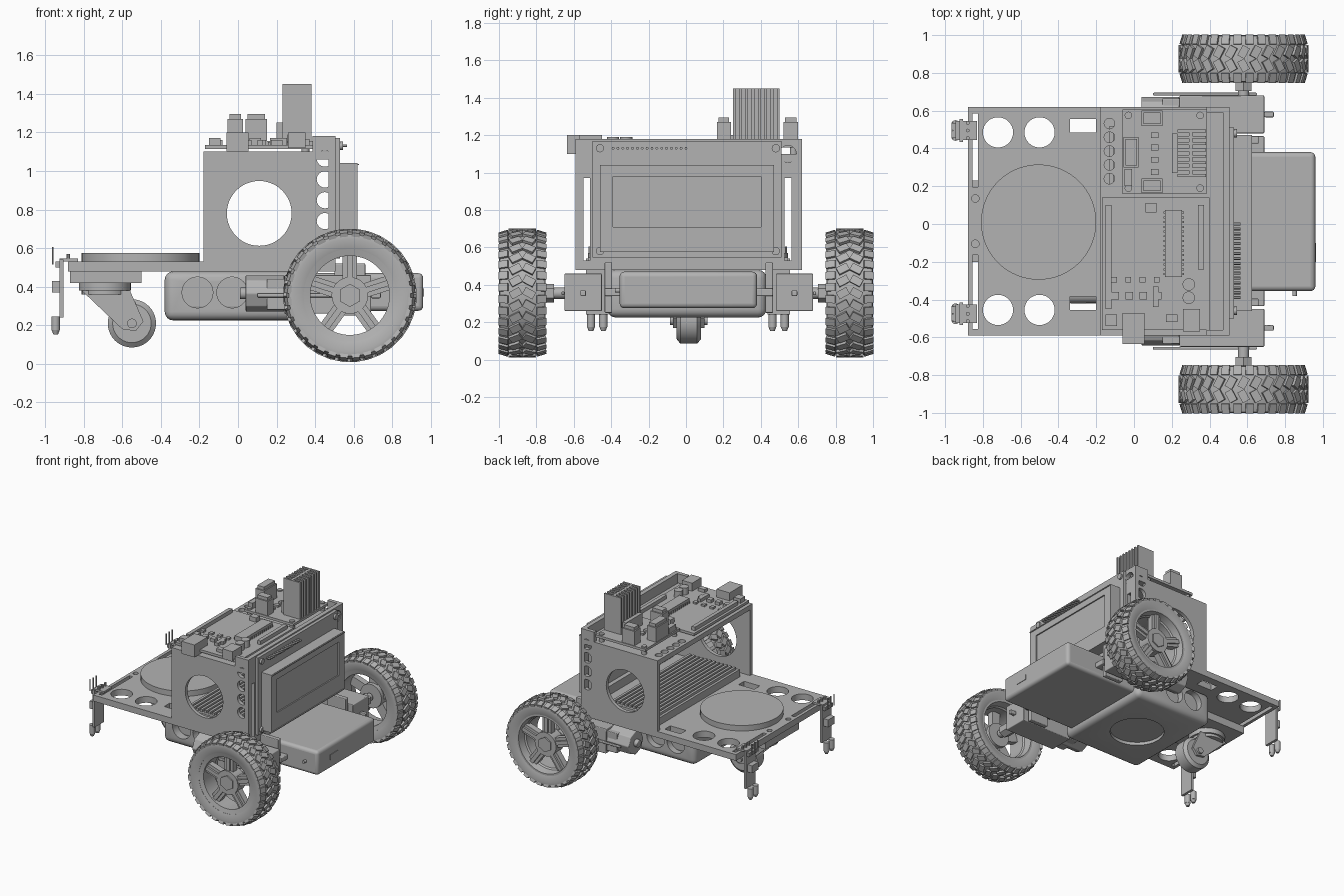
import bpy, bmesh, math
from mathutils import Matrix, Vector

cube = bpy.data.objects.get("Cube")
if cube:
    bpy.data.objects.remove(cube)

grey = bpy.data.materials.new("plain grey")
grey.use_nodes = True
colour = (0.45, 0.45, 0.45, 1)
grey.diffuse_color = colour
grey.node_tree.nodes["Principled BSDF"].inputs["Base Color"].default_value = colour
parts = []
TURN = {"X": Matrix.Rotation(math.pi / 2, 4, "Y"), "Y": Matrix.Rotation(-math.pi / 2, 4, "X"), "Z": Matrix()}


def box(bm, x0, x1, y0, y1, z0, z1):
    mid = Vector((x0 + x1, y0 + y1, z0 + z1)) / 2
    block(bm, Matrix.Translation(mid), (x1 - x0, y1 - y0, z1 - z0))


def block(bm, matrix, size):
    bmesh.ops.create_cube(bm, size=1, matrix=matrix @ Matrix.Diagonal((*size, 1)))


def rod(bm, x, y, z, r, length, axis="Z", seg=32, r2=None):
    bmesh.ops.create_cone(bm, cap_ends=True, segments=seg, radius1=r, radius2=r if r2 is None else r2,
                          depth=length, matrix=Matrix.Translation((x, y, z)) @ TURN[axis])


def slab(bm, points, y0, y1):
    # extrude an x-z outline along y
    face = bm.faces.new([bm.verts.new((x, y0, z)) for x, z in points])
    moved = bmesh.ops.extrude_face_region(bm, geom=[face])["geom"]
    bmesh.ops.translate(bm, vec=(0, y1 - y0, 0), verts=[v for v in moved if isinstance(v, bmesh.types.BMVert)])


def lathe(bm, profile, centre, seg=64):
    # closed (radius, y) outline turned about the y axis
    rings = []
    for i in range(seg):
        a = math.tau * i / seg
        rings.append([bm.verts.new(Vector((r * math.cos(a), y, r * math.sin(a))) + centre) for r, y in profile])
    n = len(profile)
    for i in range(seg):
        a, b = rings[i], rings[(i + 1) % seg]
        for j in range(n):
            bm.faces.new((a[j], a[(j + 1) % n], b[(j + 1) % n], b[j]))


def finish(name, bm, cut=None, bevel=0):
    bmesh.ops.recalc_face_normals(bm, faces=bm.faces)
    mesh = bpy.data.meshes.new(name)
    bm.to_mesh(mesh)
    ob = bpy.data.objects.new(name, mesh)
    bpy.context.collection.objects.link(ob)
    mesh.materials.append(grey)
    if bevel:
        mod = ob.modifiers.new("rounding", "BEVEL")
        mod.width, mod.segments = bevel, 4
    if cut:
        tool = finish(name + "_cutter", cut)
        parts.remove(tool)
        mod = ob.modifiers.new("openings", "BOOLEAN")
        mod.object, mod.solver = tool, "EXACT"
        bpy.context.view_layer.update()
        ob.data = bpy.data.meshes.new_from_object(ob.evaluated_get(bpy.context.evaluated_depsgraph_get()))
        ob.modifiers.clear()
        bpy.data.objects.remove(tool)
    parts.append(ob)
    return ob


def boxes(name, *sizes, bevel=0):
    bm = bmesh.new()
    for size in sizes:
        box(bm, *size)
    return finish(name, bm, bevel=bevel)


new = bmesh.new
MID = 0.015  # chassis centre line

# base plate with lightening holes
bm, cut = new(), new()
box(bm, -.88, .5, -.59, .62, .48, .53)
for s in (-1, 1):
    y = MID + s * .47
    for x in (-.72, -.5):
        rod(cut, x, y, .5, .08, .2)
    slab_y = (y - .0, y + .07)
    box(cut, -.34, -.2, *slab_y, .4, .6)
    box(cut, -.855, -.825, *sorted((MID + s * .18, MID + s * .57)), .4, .6)
    rod(cut, -.84, MID + s * .12, .5, .02, .2)
finish("base_plate", bm, cut)

# upper housing: side walls with a round window, roof with a row of holes
for name, y0, y1 in (("front_wall", -.59, -.56), ("back_wall", .59, .62)):
    bm, cut = new(), new()
    box(bm, -.18, .385, y0, y1, .53, 1.08)
    rod(cut, .11, y0, .78, .168, .2, "Y", 48)
    finish(name, bm, cut)
bm, cut = new(), new()
box(bm, -.18, .5, -.59, .62, 1.06, 1.1)
for i in range(5):
    rod(cut, -.13, .24 + i * .073, 1.08, .028, .2, seg=20)
finish("roof", bm, cut)

# display frame: cheeks with round holes and slotted face
for name, y0, y1 in (("front_cheek", -.59, -.56), ("back_cheek", .59, .62)):
    bm, cut = new(), new()
    box(bm, .385, .5, y0, y1, .48, 1.18)
    for i in range(4):
        rod(cut, .45, y0, .74 + i * .108, .042, .2, "Y", 24)
    finish(name, bm, cut)
bm, cut = new(), new()
box(bm, .47, .505, -.59, .62, .48, 1.18)
for y in (-.53, .545):
    box(cut, .4, .6, y - .018, y + .018, .53, .97)
rod(cut, .5, .545, 1.1, .045, .2, "X")
box(cut, .4, .6, -.4, .4, .6, 1)
finish("display_frame", bm, cut)

# display module
boxes("display_board", (.505, .53, -.5, .51, .545, 1.17))
bm, cut = new(), new()
box(bm, .53, .62, -.46, .47, .58, 1.04)
box(cut, .61, .7, -.39, .4, .71, .98)
finish("display_bezel", bm, cut)
bm = new()
box(bm, .53, .626, -.46, .47, .575, .582)
box(bm, .53, .626, -.46, .47, 1.03, 1.037)
for y in (-.46, .48):
    for z in (.58, 1.13):
        rod(bm, .535, y, z, .022, .02, "X", 16)
for i in range(16):
    rod(bm, .54, -.39 + i * .026, 1.13, .008, .05, "X", 6)
finish("display_screws_and_pins", bm)

# battery tray and battery pack
bm, cut = new(), new()
box(bm, -.38, .32, -.42, .43, .225, .48)
for x in (-.21, -.03):
    rod(cut, x, 0, .37, .08, 2, "Y")
rod(cut, -.03, 0, .2, .2, .1, seg=48)
finish("battery_tray", bm, cut, bevel=.045)
boxes("battery_pack", (-.36, .96, -.355, .38, .275, .47), bevel=.025)
bm = new()
rod(bm, .85, -.36, .37, .012, .04, "Y", 12)
box(bm, .955, .964, -.2, -.1, .35, .39)
finish("battery_button_and_port", bm)

# turntable disc
bm = new()
rod(bm, -.505, .01, .552, .305, .045, seg=64)
finish("disc", bm)

# inner plug board with ribs
bm = new()
box(bm, -.13, .33, -.5, .52, .53, .59)
for i in range(12):
    x = -.11 + i * .036
    box(bm, x, x + .02, -.48, .5, .59, .61)
finish("plug_board", bm)

# caster
boxes("caster_mount", (-.87, -.5, -.2, .23, .42, .48))
bm = new()
rod(bm, -.69, MID, .4, .135, .04)
rod(bm, -.69, MID, .375, .12, .03)
for y in (-.075, .075):
    slab(bm, [(-.81, .38), (-.56, .38), (-.49, .22), (-.53, .17), (-.6, .18)], MID + y - .01, MID + y + .01)
rod(bm, -.55, MID, .21, .025, .2, "Y", 16)
finish("caster_fork", bm)
bm = new()
lathe(bm, [(.02, -.065), (.1, -.065), (.125, -.045), (.125, .045), (.1, .065), (.02, .065)], Vector((-.55, MID, .21)), 40)
finish("caster_wheel", bm)

# drive wheels and gear motors, one each side
for side, s in (("front", -1), ("back", 1)):
    hub = Vector((.58, s * .875, .355))
    bm = new()
    lathe(bm, [(.24, -.11), (.29, -.125), (.315, -.12), (.33, -.07), (.33, .07), (.315, .12), (.29, .125), (.24, .11)], hub)
    for i in range(32):
        for row, (y, skew, r) in enumerate(((-.1, 0, .321), (-.036, .5, .334), (.036, -.5, .334), (.1, 0, .321))):
            angle = math.tau * (i + (.5 if row in (0, 3) else 0)) / 32
            tilt = Matrix.Rotation(-.3 * (y > .05) + .3 * (y < -.05), 4, "X")
            spot = Matrix.Translation(hub) @ Matrix.Rotation(angle, 4, "Y") @ Matrix.Translation((0, y, r))
            block(bm, spot @ tilt @ Matrix.Rotation(skew, 4, "Z"), (.042, .052 if row in (0, 3) else .062, .022))
    finish(side + "_tyre", bm)

    bm = new()
    lathe(bm, [(.205, -.1), (.245, -.11), (.245, .11), (.225, .11), (.215, .05), (.205, .04)], hub)
    rod(bm, *(hub + Vector((0, s * .04, 0))), .095, .1, "Y")
    rod(bm, *(hub + Vector((0, s * .08, 0))), .06, .04, "Y", 6)
    rod(bm, *(hub + Vector((0, -s * .12, 0))), .05, .1, "Y", 6)
    rod(bm, *(hub + Vector((0, -s * .15, 0))), .03, .25, "Y", 16)
    for i in range(5):
        spin = Matrix.Translation(hub) @ Matrix.Rotation(math.tau * i / 5, 4, "Y")
        block(bm, spin @ Matrix.Translation((0, s * .045, .15)), (.075, .05, .15))
        block(bm, spin @ Matrix.Translation((0, s * .07, .15)), (.03, .03, .15))
    finish(side + "_rim", bm)

    def span(near, far):
        return sorted((MID + s * near, MID + s * far))
    bm = new()
    box(bm, .24, .69, *span(.465, .665), .26, .46)
    box(bm, .15, .32, *span(.48, .65), .28, .44)
    box(bm, .69, .74, *span(.55, .58), .34, .37)
    box(bm, .1, .65, *span(.665, .68), .345, .365)
    box(bm, .5, .66, *span(.41, .45), .25, .52)
    box(bm, .45, .69, *span(.36, .45), .34, .38)
    rod(bm, .14, MID + s * .565, .365, .095, .2, "X", 8)
    rod(bm, .03, MID + s * .565, .365, .03, .04, "X", 16)
    finish(side + "_gear_motor", bm, bevel=.006)

    # line sensor on its bracket
    y = .01 + s * .485
    bm = new()
    box(bm, -.925, -.905, y - .06, y + .06, .24, .54)
    box(bm, -.925, -.83, y - .05, y + .05, .53, .545)
    box(bm, -.965, -.925, y - .04, y + .04, .37, .43)
    box(bm, -.945, -.925, y - .05, y + .05, .5, .53)
    for d in (-.033, .033):
        rod(bm, -.945, y + d, .21, .022, .07, seg=16)
        rod(bm, -.945, y + d, .165, .012, .025, seg=16, r2=.022)
    for d in (-.04, 0, .04):
        rod(bm, -.96, y + d, .56, .005, .09, seg=6)
        rod(bm, -.88, y + d, .555, .01, .03, seg=10)
    finish(side + "_line_sensor", bm)

# controller board with sockets, chip and small components
boxes("controller_board", (-.17, .4, -.56, .14, 1.115, 1.135))
boxes("usb_socket", (-.06, .055, -.635, -.47, 1.1, 1.2))
boxes("power_socket", (.26, .35, -.57, -.45, 1.12, 1.2))
bm = new()
box(bm, -.15, -.12, -.45, .1, 1.13, 1.165)
box(bm, .34, .37, -.24, .1, 1.13, 1.165)
box(bm, .165, .255, -.28, .075, 1.13, 1.17)
for i in range(14):
    box(bm, .155, .265, -.27 + i * .025, -.26 + i * .025, 1.13, 1.15)
for i in range(4):
    x = -.12 + i * .075
    box(bm, x, x + .04, -.4, -.36, 1.13, 1.16)
    box(bm, x, x + .03, -.31, -.28, 1.13, 1.15)
box(bm, -.15, -.09, -.54, -.48, 1.13, 1.17)
box(bm, .06, .12, .06, .11, 1.13, 1.17)
box(bm, .1, .13, -.44, -.33, 1.13, 1.16)
box(bm, .17, .23, -.52, -.48, 1.13, 1.16)
for y in (-.39, -.32):
    rod(bm, .29, y, 1.16, .033, .06, seg=20)
finish("controller_components", bm)

# motor driver board with finned cooler and screw terminals
boxes("driver_board", (-.06, .385, .16, .605, 1.135, 1.155))
bm = new()
box(bm, .29, .31, .25, .5, 1.15, 1.45)
for i in range(8):
    y = .25 + i * .0336
    box(bm, .23, .38, y, y + .015, 1.155, 1.45)
finish("cooler", bm)
bm = new()
for size in ((-.055, .025, .3, .46), (.04, .15, .165, .24), (.04, .15, .52, .6)):
    box(bm, *size, 1.155, 1.27)
    box(bm, size[0] + .01, size[1] - .01, size[2] + .01, size[3] - .01, 1.27, 1.295)
box(bm, -.05, -.01, .2, .29, 1.155, 1.2)
box(bm, .2, .23, .27, .48, 1.155, 1.25)
for i in range(4):
    box(bm, .09, .13, .26 + i * .065, .29 + i * .065, 1.155, 1.17)
for x in (-.03, .35):
    for y in (.19, .575):
        rod(bm, x, y, 1.13, .02, .07, seg=12)
finish("driver_components", bm)

# pin strip behind the display frame
bm = new()
for i in range(16):
    rod(bm, .53, -.39 + i * .026, 1.13, .006, .05, "X", 6)
finish("pin_strip", bm)

bpy.ops.object.select_all(action="DESELECT")
for ob in parts:
    ob.select_set(True)
bpy.context.view_layer.objects.active = parts[0]
bpy.ops.object.shade_smooth_by_angle(angle=math.radians(35))
